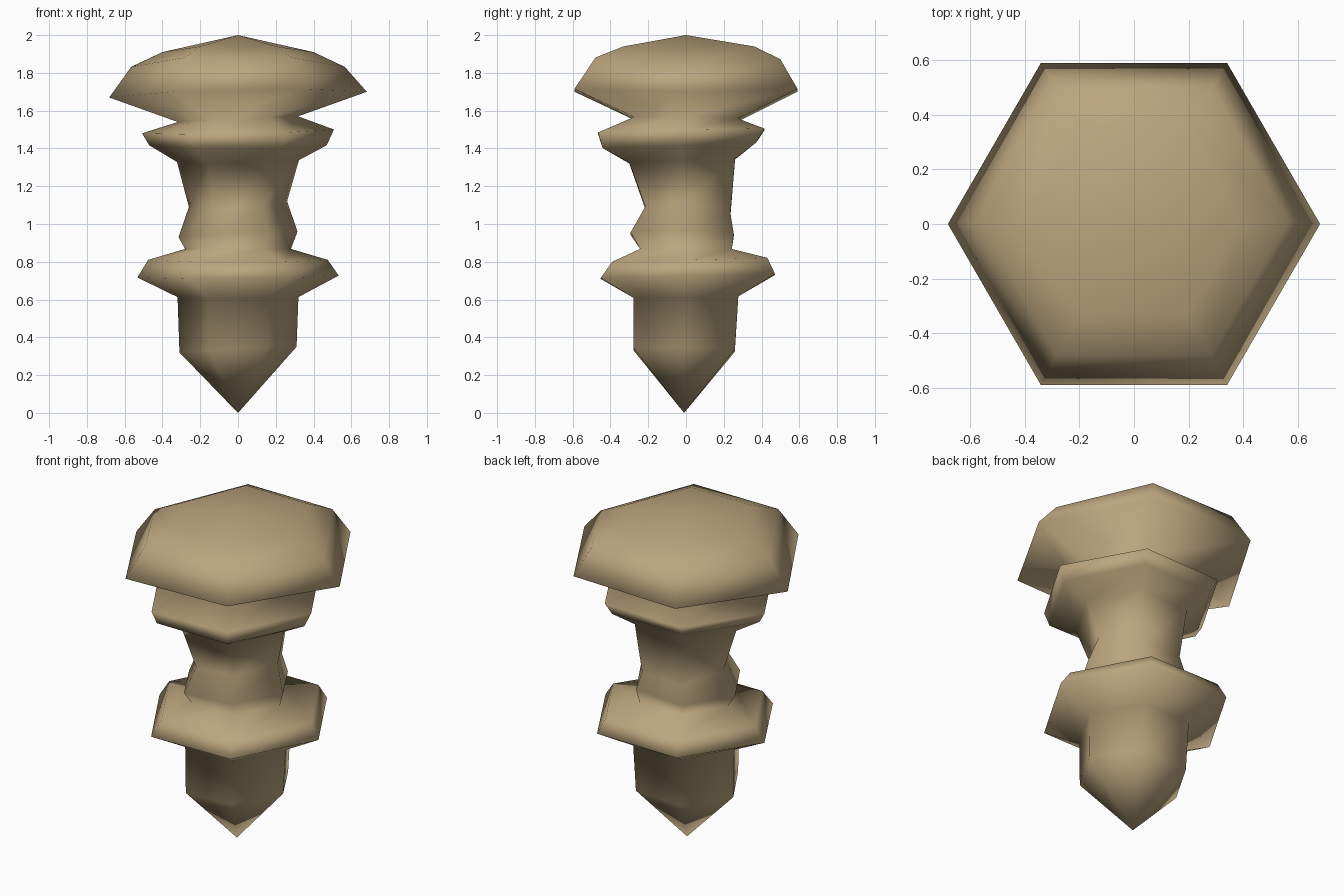
import bpy, bmesh, math

if "Cube" in bpy.data.objects:
    bpy.data.objects.remove(bpy.data.objects["Cube"])

SIDES = 6
# ring: radius, height, y shift, tilt along x, tilt along y, dip at the x ends
RINGS = [
    (0.31, 0.335, -0.01, 0.015, -0.005, 0.0),    # spike shoulder
    (0.32, 0.613, 0.0, 0.0, 0.005, 0.0),         # stem top
    (0.533, 0.722, 0.01, 0.005, 0.012, 0.0),     # lower collar rim
    (0.475, 0.81, 0.02, 0.0, 0.012, 0.0),
    (0.28, 0.868, 0.0, 0.0, 0.0, 0.0),           # neck
    (0.315, 0.945, -0.02, 0.015, -0.005, 0.0),
    (0.26, 1.08, 0.01, 0.015, -0.02, 0.025),
    (0.323, 1.333, -0.02, 0.005, 0.012, 0.0),
    (0.47, 1.417, -0.035, 0.0, 0.017, 0.0),      # upper collar
    (0.508, 1.49, -0.025, 0.01, 0.012, 0.0),
    (0.318, 1.555, 0.0, 0.015, -0.005, 0.0),     # groove
    (0.682, 1.70, 0.0, 0.015, 0.0, -0.015),      # cap rim
    (0.565, 1.862, 0.01, 0.0, -0.005, -0.03),
    (0.40, 1.93, 0.015, 0.0, 0.0, -0.02),
]

bm = bmesh.new()
loops = []
for r, z, dy, tx, ty, dip in RINGS:
    loop = []
    for k in range(SIDES):
        a = 2 * math.pi * k / SIDES
        c, s = math.cos(a), math.sin(a)
        loop.append(bm.verts.new((r * c, r * s + dy,
                                  z + tx * c + ty * s + dip * math.cos(2 * a))))
    loops.append(loop)
tip = bm.verts.new((0, -0.01, 0))
crown = bm.verts.new((0, 0, 2))

# side walls, pointed foot and crown
for k in range(SIDES):
    n = (k + 1) % SIDES
    for lo, hi in zip(loops, loops[1:]):
        bm.faces.new((lo[k], lo[n], hi[n], hi[k]))
    bm.faces.new((tip, loops[0][n], loops[0][k]))
    bm.faces.new((crown, loops[-1][k], loops[-1][n]))
bmesh.ops.recalc_face_normals(bm, faces=bm.faces[:])
for f in bm.faces:
    f.smooth = True

mesh = bpy.data.meshes.new("turned_peg")
bm.to_mesh(mesh)
bm.free()
mat = bpy.data.materials.new("tan wood")
mat.diffuse_color = (0.50, 0.38, 0.21, 1)
mat.use_nodes = True
mat.node_tree.nodes["Principled BSDF"].inputs["Base Color"].default_value = mat.diffuse_color
mesh.materials.append(mat)
peg = bpy.data.objects.new("turned_peg", mesh)
bpy.context.collection.objects.link(peg)
